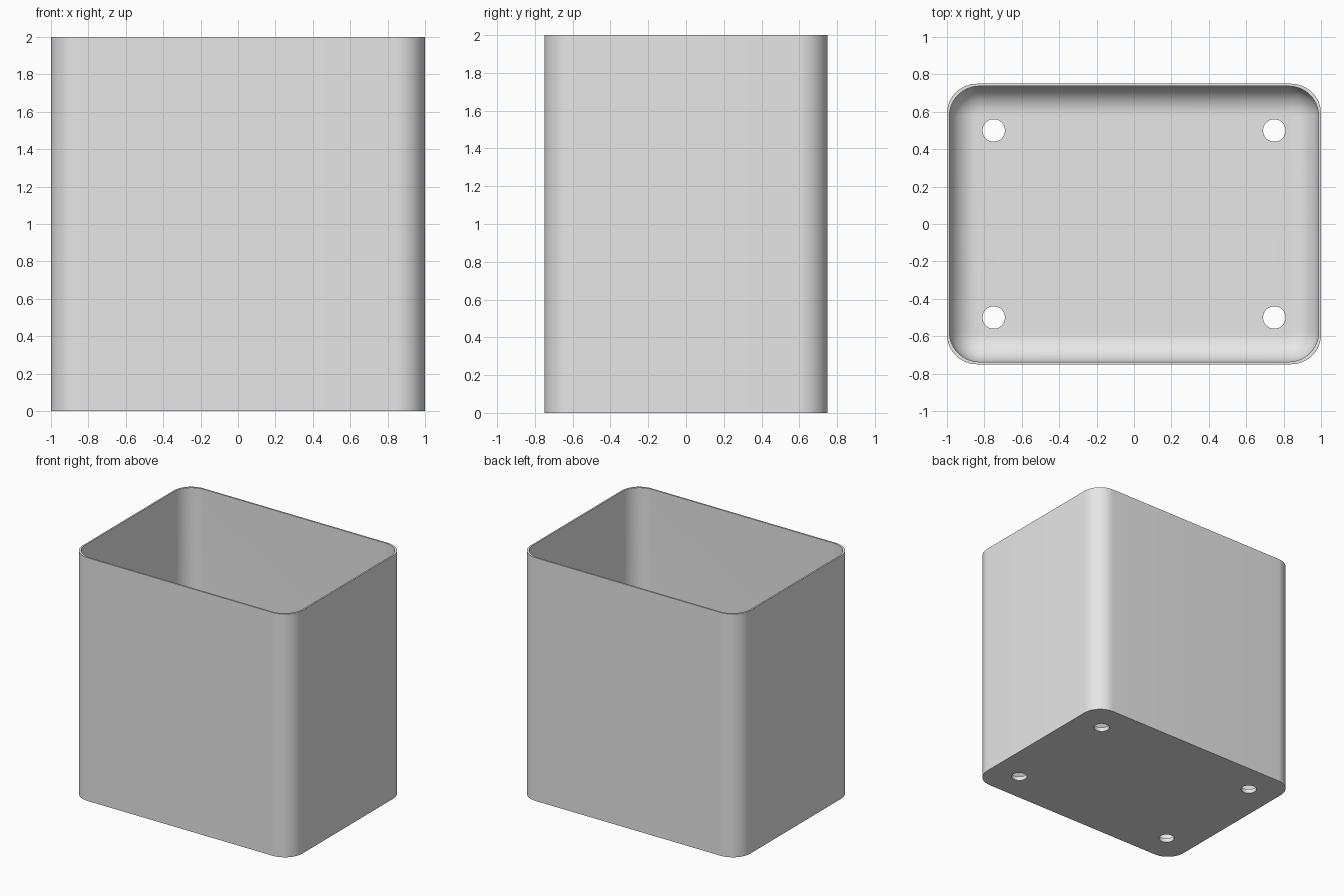
import bpy
import bmesh
from math import cos, sin, pi

cube = bpy.data.objects.get("Cube")
if cube:
    bpy.data.objects.remove(cube, do_unlink=True)

HALF_X, HALF_Y, HEIGHT = 1.0, 0.75, 2.0
WALL, FLOOR = 0.013, 0.035
CORNER, FILLET = 0.16, 0.15
STEPS = 16

grey = bpy.data.materials.new("light grey")
grey.use_nodes = True
grey.diffuse_color = (0.8, 0.8, 0.8, 1)
grey.node_tree.nodes["Principled BSDF"].inputs["Base Color"].default_value = (0.8, 0.8, 0.8, 1)


def rounded_ring(bm, inset, radius, z):
    """Closed loop of vertices around a rounded rectangle."""
    ring = []
    for quarter, (sx, sy) in enumerate(((1, 1), (-1, 1), (-1, -1), (1, -1))):
        cx = sx * (HALF_X - inset - radius)
        cy = sy * (HALF_Y - inset - radius)
        for i in range(STEPS + 1):
            a = (quarter + i / STEPS) * pi / 2
            ring.append(bm.verts.new((cx + radius * cos(a), cy + radius * sin(a), z)))
    return ring


# Container shell: outer wall, thin rim, inner wall and rounded inside floor
bm = bmesh.new()
rings = [rounded_ring(bm, 0, CORNER, 0), rounded_ring(bm, 0, CORNER, HEIGHT),
         rounded_ring(bm, WALL, CORNER, HEIGHT)]
for i in range(STEPS + 1):
    a = i / STEPS * pi / 2
    drop = FILLET * (1 - cos(a))
    rings.append(rounded_ring(bm, WALL + drop, CORNER - drop, FLOOR + FILLET * (1 - sin(a))))
bm.faces.new(rings[0])
bm.faces.new(rings[-1])
for low, high in zip(rings, rings[1:]):
    for i in range(len(low)):
        j = (i + 1) % len(low)
        bm.faces.new((low[i], low[j], high[j], high[i]))
bmesh.ops.recalc_face_normals(bm, faces=bm.faces)
mesh = bpy.data.meshes.new("container")
bm.to_mesh(mesh)
bm.free()
mesh.materials.append(grey)
container = bpy.data.objects.new("container", mesh)
bpy.context.collection.objects.link(container)

# Four drain holes through the floor
for x in (-0.75, 0.75):
    for y in (-0.5, 0.5):
        bpy.ops.mesh.primitive_cylinder_add(vertices=32, radius=0.06, depth=0.2, location=(x, y, 0))
        cutter = bpy.context.object
        cutter.name = "drain_hole_cutter"
        cutter.hide_render = True
        cutter.data.materials.append(grey)
        cut = container.modifiers.new("drain_hole", "BOOLEAN")
        cut.operation = "DIFFERENCE"
        cut.solver = "EXACT"
        cut.object = cutter
        bpy.ops.object.select_all(action="DESELECT")
        container.select_set(True)
        bpy.context.view_layer.objects.active = container
        bpy.ops.object.modifier_apply(modifier=cut.name)
        bpy.data.objects.remove(cutter, do_unlink=True)

bpy.ops.object.shade_smooth_by_angle(angle=pi / 6)
